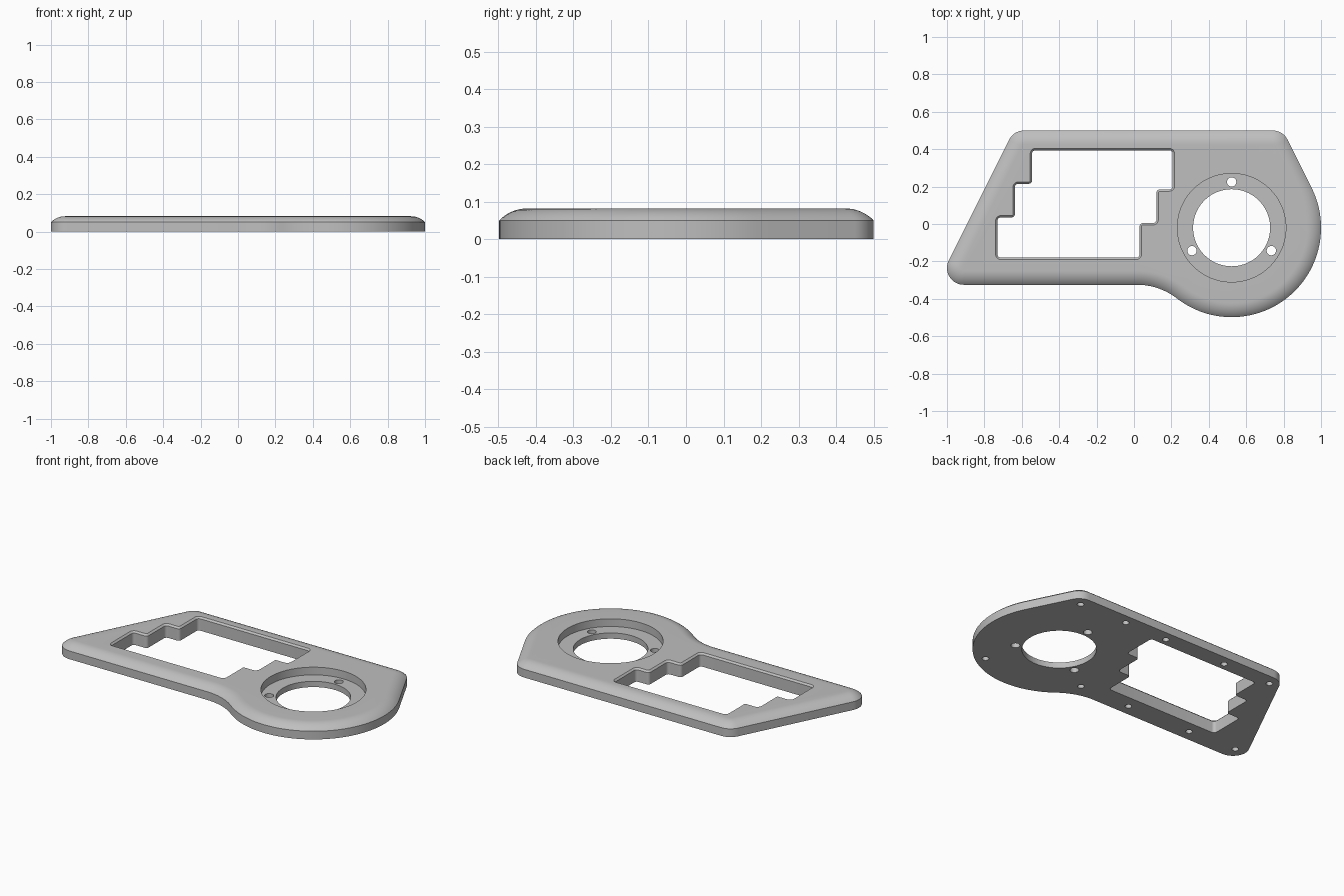
import bpy
import bmesh
import math
from mathutils import Vector

if "Cube" in bpy.data.objects:
    bpy.data.objects.remove(bpy.data.objects["Cube"], do_unlink=True)

TOP = 0.082
SIDE = 0.05
RING = Vector((0.522, -0.02))

grey = bpy.data.materials.new("plain_grey")
grey.use_nodes = True
colour = (0.52, 0.52, 0.52, 1)
grey.diffuse_color = colour
grey.node_tree.nodes["Principled BSDF"].inputs["Base Color"].default_value = colour


def arc(centre, radius, start, end, steps):
    """Points along an arc, angles in degrees."""
    angles = [math.radians(start + (end - start) * i / steps) for i in range(steps + 1)]
    return [Vector((centre[0] + radius * math.cos(a), centre[1] + radius * math.sin(a)))
            for a in angles]


def circle(centre, radius, steps):
    return arc(centre, radius, 0, 360, steps)[:-1]


def inset(points, amount):
    """Move a counter-clockwise outline inward."""
    result = []
    for i, p in enumerate(points):
        a = (p - points[i - 1]).normalized()
        b = (points[(i + 1) % len(points)] - p).normalized()
        na, nb = Vector((-a.y, a.x)), Vector((-b.y, b.x))
        result.append(p + (na + nb) * (amount / (1 + na.dot(nb))))
    return result


def round_corners(points, radius, steps=5):
    """Round the right-angled corners of an outline."""
    result = []
    for i, p in enumerate(points):
        to_prev = (points[i - 1] - p).normalized()
        to_next = (points[(i + 1) % len(points)] - p).normalized()
        centre = p + (to_prev + to_next) * radius
        for k in range(steps + 1):
            t = math.pi / 2 * k / steps
            result.append(centre - (to_next * math.cos(t) + to_prev * math.sin(t)) * radius)
    return result


def loft(name, layers):
    """Solid through a stack of (outline, height) layers."""
    bm = bmesh.new()
    rings = [[bm.verts.new((p.x, p.y, z)) for p in outline] for outline, z in layers]
    for low, high in zip(rings, rings[1:]):
        for i in range(len(low)):
            j = (i + 1) % len(low)
            bm.faces.new((low[i], low[j], high[j], high[i]))
    bm.faces.new(rings[0][::-1])
    bm.faces.new(rings[-1])
    bmesh.ops.recalc_face_normals(bm, faces=bm.faces)
    mesh = bpy.data.meshes.new(name)
    bm.to_mesh(mesh)
    bm.free()
    mesh.materials.append(grey)
    obj = bpy.data.objects.new(name, mesh)
    bpy.context.collection.objects.link(obj)
    return obj


def cut(target, cutter):
    bpy.context.view_layer.objects.active = target
    mod = target.modifiers.new("cut", "BOOLEAN")
    mod.operation = "DIFFERENCE"
    mod.solver = "EXACT"
    mod.object = cutter
    bpy.ops.object.modifier_apply(modifier=mod.name)
    bpy.data.objects.remove(cutter, do_unlink=True)


# Plate outline: slanted end, straight edges, concave neck and round head
slant = math.degrees(math.atan2(1, 2))
neck = 52.15
outline = (arc((-0.91, -0.235), 0.09, 180 - slant, 270, 14)
           + arc((0.017, -0.67), 0.345, 90, neck, 12)
           + arc(RING, 0.478, 180 + neck, 360 + slant, 56)[1:]
           + arc((0.741, 0.41), 0.09, slant, 90, 8)
           + arc((-0.5875, 0.41), 0.09, 90, 180 - slant, 8))

# Plate body with a curved shoulder that runs flush into the top
width, rise = 0.075, TOP - SIDE
radius = (width ** 2 + rise ** 2) / (2 * rise)
sweep = math.asin(width / radius)
layers = [(outline, 0), (outline, SIDE)]
for k in range(1, 9):
    a = sweep * (1 - k / 8)
    layers.append((inset(outline, width - radius * math.sin(a)),
                   TOP - radius * (1 - math.cos(a))))
plate = loft("cover_plate", layers)

# Stepped window with a small chamfer on its upper rim
steps = [(-0.73, -0.18), (0.03, -0.18), (0.03, 0.005), (0.12, 0.005), (0.12, 0.185),
         (0.207, 0.185), (0.207, 0.394), (-0.545, 0.394), (-0.545, 0.215),
         (-0.637, 0.215), (-0.637, 0.035), (-0.73, 0.035)]
window = round_corners([Vector(p) for p in steps], 0.018)
cut(plate, loft("window_cutter", [(window, -0.1), (window, TOP - 0.01),
                                  (inset(window, -0.012), TOP + 0.002)]))

# Round recess and the large opening in its floor
cut(plate, loft("recess_cutter", [(circle(RING, 0.29, 96), 0.035), (circle(RING, 0.29, 96), 0.2)]))
cut(plate, loft("opening_cutter", [(circle(RING, 0.206, 80), -0.1), (circle(RING, 0.206, 80), 0.2)]))

# Three screw holes through the recess floor
for angle in (90, 210, 330):
    a = math.radians(angle)
    hole = circle(RING + Vector((math.cos(a), math.sin(a))) * 0.245, 0.025, 24)
    cut(plate, loft("screw_cutter", [(hole, -0.1), (hole, 0.2)]))

# Blind mounting holes in the underside
mounts = [(0.75, 0.435), (0.43, 0.44), (0.14, 0.44), (-0.28, 0.44), (-0.61, 0.435),
          (-0.93, -0.24), (-0.61, -0.255), (-0.175, -0.257), (0.167, -0.257), (0.768, -0.36)]
for spot in mounts:
    hole = circle(spot, 0.019, 20)
    cut(plate, loft("mount_cutter", [(hole, -0.1), (hole, 0.04)]))

# Smooth the curved walls and shoulder, keep the rims crisp
bpy.ops.object.select_all(action="DESELECT")
plate.select_set(True)
bpy.context.view_layer.objects.active = plate
bpy.ops.object.shade_smooth_by_angle(angle=math.radians(30))
